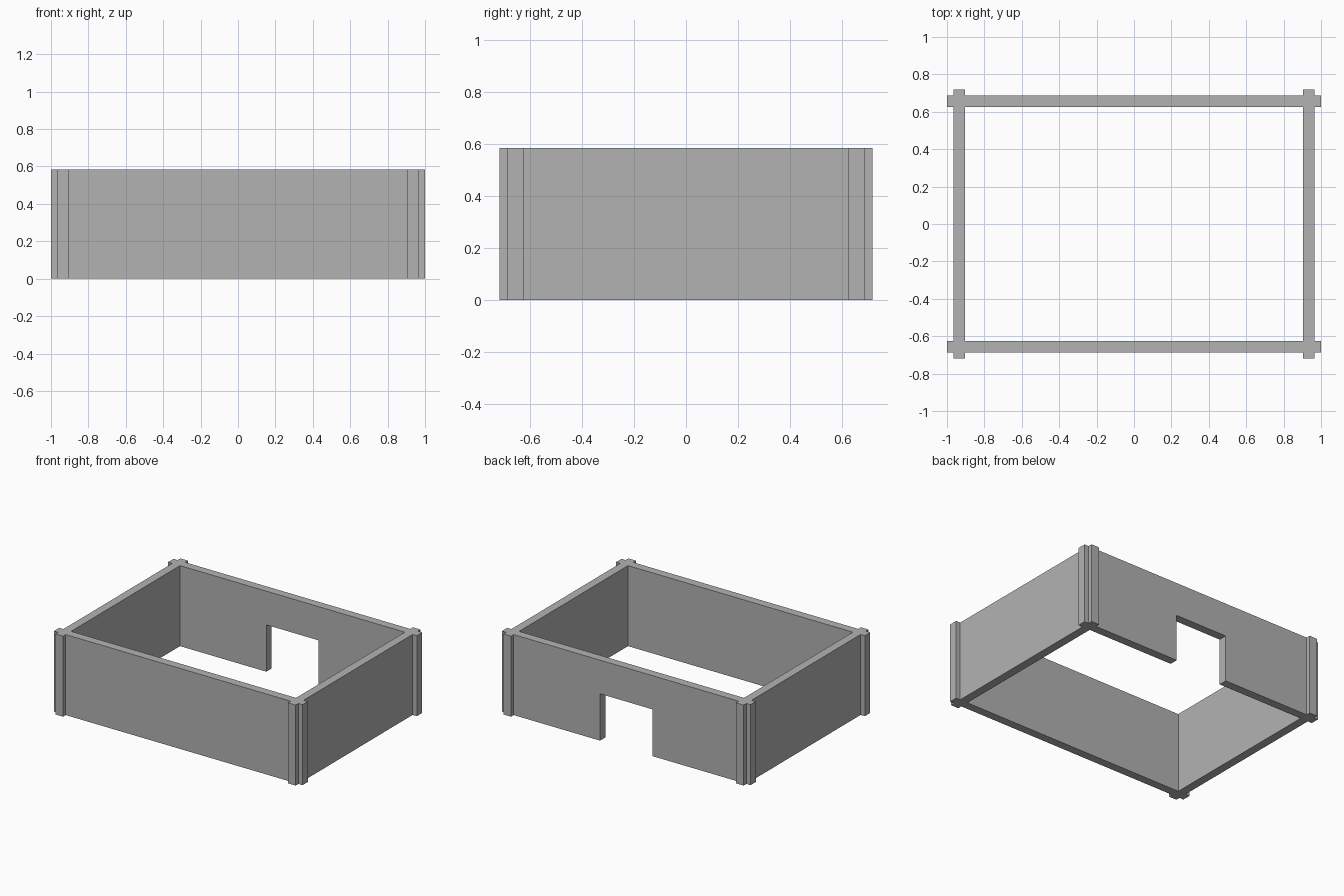
import bpy
import bmesh

cube = bpy.data.objects.get("Cube")
if cube:
    bpy.data.objects.remove(cube, do_unlink=True)

HEIGHT = 0.585
THICK = 0.062
SIDE_X = 0.935       # centre line of the side walls
END_Y = 0.656        # centre line of the front and back walls
HALF_Y = 0.718       # outer tips of the side walls
DOOR_HALF, DOOR_TOP = 0.21, 0.34

grey = bpy.data.materials.new("wall grey")
grey.use_nodes = True
colour = (0.448, 0.448, 0.448, 1)
grey.diffuse_color = colour
grey.node_tree.nodes["Principled BSDF"].inputs["Base Color"].default_value = colour


def add_prism(bm, outline, depth):
    """Extrude a closed flat outline along the depth vector."""
    face = bm.faces.new([bm.verts.new(p) for p in outline])
    result = bmesh.ops.extrude_face_region(bm, geom=[face])
    verts = [v for v in result["geom"] if isinstance(v, bmesh.types.BMVert)]
    bmesh.ops.translate(bm, verts=verts, vec=depth)


def finish(bm, name):
    bmesh.ops.recalc_face_normals(bm, faces=bm.faces[:])
    mesh = bpy.data.meshes.new(name)
    bm.to_mesh(mesh)
    bm.free()
    mesh.materials.append(grey)
    bpy.context.collection.objects.link(bpy.data.objects.new(name, mesh))


def long_wall(name, y, profile):
    """Full-width wall from an x-z profile."""
    bm = bmesh.new()
    add_prism(bm, [(x, y - THICK / 2, z) for x, z in profile], (0, THICK, 0))
    finish(bm, name)


def side_wall(name, x):
    """Panel between the long walls plus the tabs that stick out past them."""
    inner, outer = END_Y - THICK / 2, END_Y + THICK / 2
    bm = bmesh.new()
    for y0, y1 in ((-HALF_Y, -outer), (-inner, inner), (outer, HALF_Y)):
        a, b = x - THICK / 2, x + THICK / 2
        add_prism(bm, [(a, y0, 0), (b, y0, 0), (b, y1, 0), (a, y1, 0)], (0, 0, HEIGHT))
    finish(bm, name)


# Plain front wall
top = [(1, HEIGHT), (-1, HEIGHT)]
long_wall("front_wall", -END_Y, [(-1, 0), (1, 0)] + top)

# Back wall with the doorway notched out of its lower edge
door = [(-DOOR_HALF, 0), (-DOOR_HALF, DOOR_TOP), (DOOR_HALF, DOOR_TOP), (DOOR_HALF, 0)]
long_wall("back_wall", END_Y, [(-1, 0)] + door + [(1, 0)] + top)

# Side walls
side_wall("left_wall", SIDE_X)
side_wall("right_wall", -SIDE_X)
